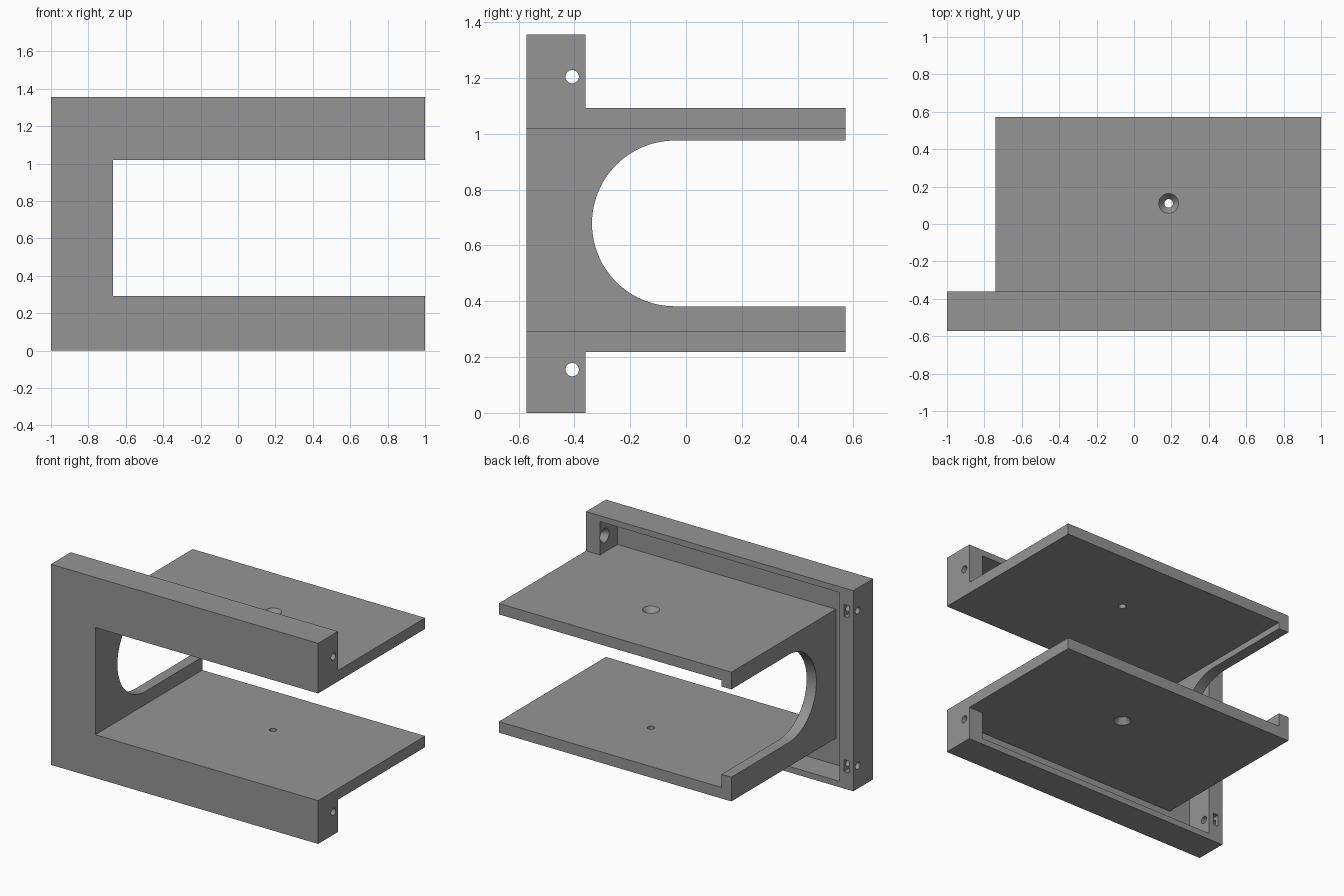
import bpy, bmesh, math
from mathutils import Matrix

if "Cube" in bpy.data.objects:
    bpy.data.objects.remove(bpy.data.objects["Cube"])

grey = bpy.data.materials.new("mid grey")
grey.diffuse_color = (0.3, 0.3, 0.3, 1)
grey.use_nodes = True
grey.node_tree.nodes["Principled BSDF"].inputs["Base Color"].default_value = grey.diffuse_color


def finish(bm, name):
    bmesh.ops.recalc_face_normals(bm, faces=bm.faces)
    mesh = bpy.data.meshes.new(name)
    bm.to_mesh(mesh)
    bm.free()
    ob = bpy.data.objects.new(name, mesh)
    bpy.context.collection.objects.link(ob)
    mesh.materials.append(grey)
    return ob


def box(name, x0, x1, y0, y1, z0, z1):
    bm = bmesh.new()
    bmesh.ops.create_cube(bm, size=1)
    for v in bm.verts:
        v.co.x = x1 if v.co.x > 0 else x0
        v.co.y = y1 if v.co.y > 0 else y0
        v.co.z = z1 if v.co.z > 0 else z0
    return finish(bm, name)


def cone(name, centre, r_low, r_high, length, axis="Z"):
    """Round cutter; r_high is the radius at the positive end of the axis."""
    bm = bmesh.new()
    rot = Matrix.Rotation(math.pi / 2, 4, "Y") if axis == "X" else Matrix()
    bmesh.ops.create_cone(bm, cap_ends=True, segments=32, radius1=r_low,
                          radius2=r_high, depth=length,
                          matrix=Matrix.Translation(centre) @ rot)
    return finish(bm, name)


def combine(target, tool, operation="DIFFERENCE"):
    """Apply a boolean and discard the tool."""
    mod = target.modifiers.new("combine", "BOOLEAN")
    mod.operation, mod.solver, mod.object = operation, "EXACT", tool
    bpy.context.view_layer.objects.active = target
    bpy.ops.object.modifier_apply(modifier=mod.name)
    bpy.data.objects.remove(tool)


# Front frame, hollowed from the back
bracket = box("bracket", -1, 1, -0.572, -0.36, 0, 1.357)
combine(bracket, box("recess", -0.895, 0.895, -0.545, -0.2, 0.04, 1.317))

# Shelf block, opened into two plates and a side wall
combine(bracket, box("shelf_block", -0.74, 1, -0.56, 0.572, 0.218, 1.092), "UNION")
combine(bracket, box("opening", -0.667, 1.2, -0.8, 0.8, 0.293, 1.018))

# Round-ended cutout in the side wall
zc, r, yc = 0.679, 0.297, -0.04
bm = bmesh.new()
profile = [(0.8, zc + r)]
for i in range(49):
    a = math.pi / 2 + math.pi * i / 48
    profile.append((yc + r * math.cos(a), zc + r * math.sin(a)))
profile.append((0.8, zc - r))
face = bm.faces.new([bm.verts.new((-0.8, y, z)) for y, z in profile])
ext = bmesh.ops.extrude_face_region(bm, geom=[face])
bmesh.ops.translate(bm, vec=(0.2, 0, 0),
                    verts=[g for g in ext["geom"] if isinstance(g, bmesh.types.BMVert)])
combine(bracket, finish(bm, "side_cutout"))

# Countersunk screw holes through both plates
hx, hy, r1, r2, sink = 0.185, 0.11, 0.023, 0.053, 0.04
for z in (0.255, 1.055):
    combine(bracket, cone("plate_hole", (hx, hy, z), r1, r1, 0.2))
k = (r2 - r1) / sink
over = 0.01
combine(bracket, cone("top_sink", (hx, hy, 1.092 - sink / 2 + over / 2),
                      r1, r2 + k * over, sink + over))
combine(bracket, cone("bottom_sink", (hx, hy, 0.218 + sink / 2 - over / 2),
                      r2 + k * over, r1, sink + over))

# Screw holes in both end walls, with nut slots on the left one
for z in (0.155, 1.205):
    for x in (-0.95, 0.95):
        combine(bracket, cone("end_hole", (x, -0.408, z), 0.024, 0.024, 0.2, "X"))
    combine(bracket, cone("end_sink", (0.91, -0.408, z), 0.054, 0.024, 0.05, "X"))
    combine(bracket, box("nut_slot", -0.968, -0.93, -0.45, -0.3, z - 0.04, z + 0.04))

bpy.ops.object.select_all(action="DESELECT")
bracket.select_set(True)
bpy.context.view_layer.objects.active = bracket
bpy.ops.object.shade_smooth_by_angle(angle=math.radians(30))
